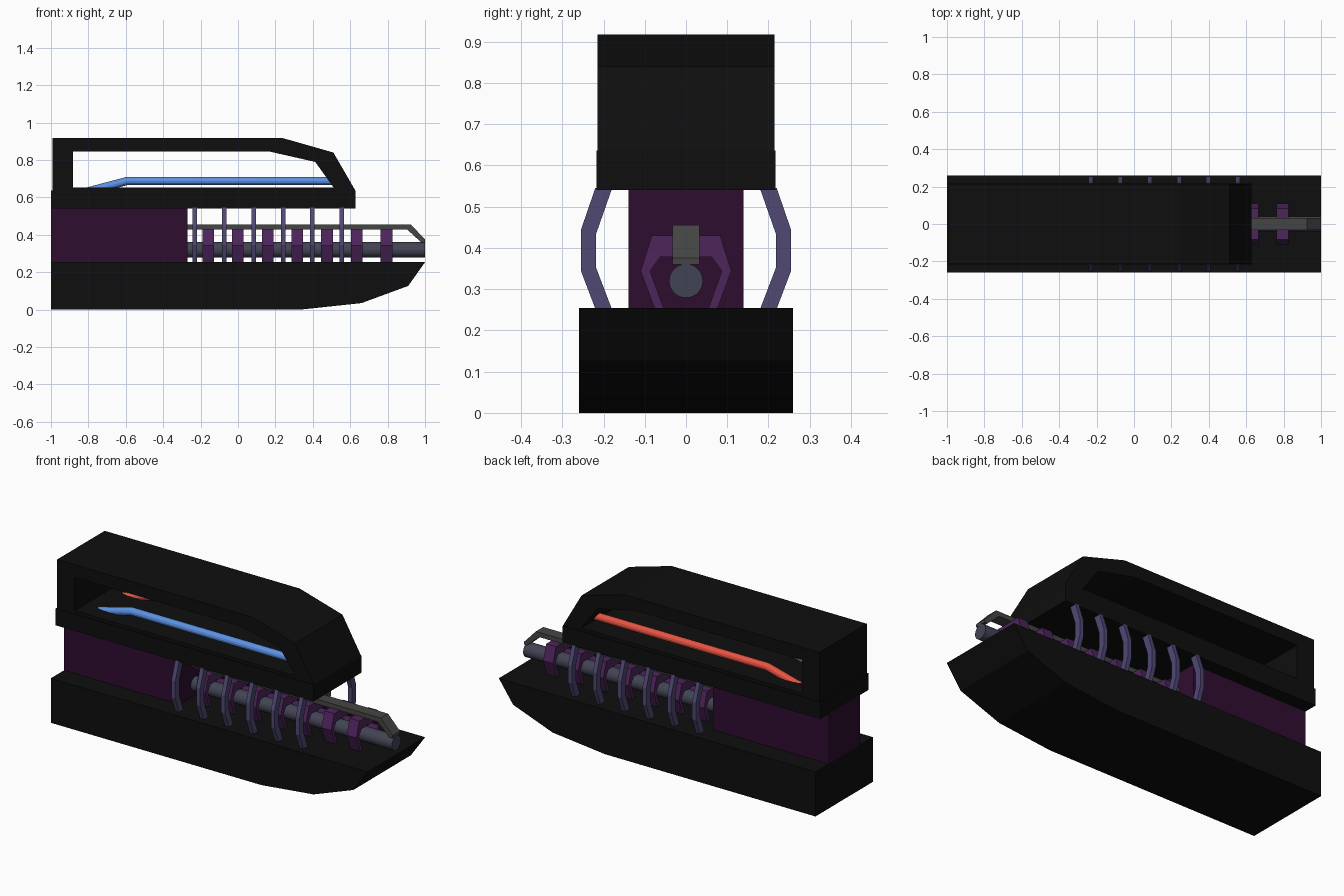
import bpy, bmesh, math
from mathutils import Vector

if "Cube" in bpy.data.objects:
    bpy.data.objects.remove(bpy.data.objects["Cube"])


def material(name, r, g, b):
    m = bpy.data.materials.new(name)
    m.diffuse_color = (r, g, b, 1)
    m.use_nodes = True
    m.node_tree.nodes["Principled BSDF"].inputs["Base Color"].default_value = m.diffuse_color
    return m


BLACK = material("black", 0.0045, 0.0045, 0.0045)
DARK_PURPLE = material("dark purple", 0.028, 0.004, 0.030)
PURPLE = material("purple", 0.075, 0.018, 0.105)
VIOLET = material("violet grey", 0.080, 0.066, 0.175)
STEEL = material("blue steel", 0.055, 0.057, 0.088)
GREY = material("grey", 0.060, 0.060, 0.058)
BLUE = material("blue", 0.11, 0.29, 0.78)
RED = material("red", 0.78, 0.085, 0.055)


def prism(name, points, lo, hi, mat, axis="y"):
    """Extrude a profile: (x, z) points along y, or (y, z) points along x."""
    bm = bmesh.new()
    place = (lambda a, b, t: (a, t, b)) if axis == "y" else (lambda a, b, t: (t, a, b))
    face = bm.faces.new([bm.verts.new(place(a, b, lo)) for a, b in points])
    ext = bmesh.ops.extrude_face_region(bm, geom=[face])
    shift = Vector((0, hi - lo, 0)) if axis == "y" else Vector((hi - lo, 0, 0))
    bmesh.ops.translate(bm, vec=shift,
                        verts=[v for v in ext["geom"] if isinstance(v, bmesh.types.BMVert)])
    bmesh.ops.recalc_face_normals(bm, faces=bm.faces)
    mesh = bpy.data.meshes.new(name)
    bm.to_mesh(mesh)
    bm.free()
    mesh.materials.append(mat)
    ob = bpy.data.objects.new(name, mesh)
    bpy.context.collection.objects.link(ob)
    return ob


def box(name, x0, x1, y, z0, z1, mat):
    return prism(name, [(x0, z0), (x1, z0), (x1, z1), (x0, z1)], -y, y, mat)


def tube(name, path, radius, mat):
    """Round bent tube along a path, converted to a mesh."""
    cu = bpy.data.curves.new(name, "CURVE")
    cu.dimensions = "3D"
    cu.bevel_depth = radius
    cu.bevel_resolution = 4
    cu.use_fill_caps = True
    sp = cu.splines.new("POLY")
    sp.points.add(len(path) - 1)
    for p, co in zip(sp.points, path):
        p.co = (*co, 1)
    cu.materials.append(mat)
    ob = bpy.data.objects.new(name, cu)
    bpy.context.collection.objects.link(ob)
    bpy.ops.object.select_all(action="DESELECT")
    ob.select_set(True)
    bpy.context.view_layer.objects.active = ob
    bpy.ops.object.convert(target="MESH")
    bpy.ops.object.shade_smooth_by_angle(angle=math.radians(30))


# lower hull with raked nose
prism("lower_hull", [(-1, 0), (0.33, 0), (0.66, 0.035), (0.91, 0.127), (1, 0.254), (-1, 0.254)],
      -0.26, 0.26, BLACK)

# rear body block
box("rear_block", -1, -0.27, 0.14, 0.254, 0.541, DARK_PURPLE)

# upper deck, its raised sill, and the handle arch with the see-through opening
box("upper_deck", -1, 0.628, 0.217, 0.54, 0.636, BLACK)
box("deck_sill", -0.93, 0.54, 0.213, 0.63, 0.654, BLACK)
prism("handle_arch",
      [(-0.992, 0.63), (-0.992, 0.917), (0.24, 0.917), (0.51, 0.84), (0.628, 0.636),
       (0.628, 0.63), (0.525, 0.63), (0.51, 0.654), (0.413, 0.79), (0.17, 0.845),
       (-0.882, 0.845), (-0.882, 0.63)],
      -0.214, 0.214, BLACK)

# coloured tubes inside the opening, blue in front and red behind
for name, y, mat in (("blue_tube", -0.11, BLUE), ("red_tube", 0.11, RED)):
    tube(name, [(-0.86, y, 0.617), (-0.593, y, 0.688), (0.55, y, 0.688)], 0.022, mat)

# outer side ribs
rib = [(0.22, 0.545), (0.255, 0.443), (0.255, 0.345), (0.219, 0.25),
       (0.179, 0.25), (0.218, 0.352), (0.218, 0.434), (0.179, 0.545)]
for i in range(6):
    x = -0.23 + i * 0.157
    for side, s in (("front", -1), ("back", 1)):
        prism(f"{side}_rib_{i + 1}", [(s * y, z) for y, z in rib],
              x - 0.012, x + 0.012, VIOLET, "x")

# arched clamps around the barrel
half = [(0.075, 0.25), (0.11, 0.344), (0.083, 0.43)]
inner = [(0.053, 0.25), (0.087, 0.344), (0.062, 0.378)]
clamp = (half + [(-y, z) for y, z in reversed(half)]
         + [(-y, z) for y, z in inner] + list(reversed(inner)))
for i in range(7):
    x = -0.16 + i * 0.159
    prism(f"clamp_{i + 1}", clamp, x - 0.031, x + 0.031, PURPLE, "x")

# barrel
bpy.ops.mesh.primitive_cylinder_add(vertices=32, radius=0.041, depth=1.29,
                                    location=(0.355, 0, 0.32), rotation=(0, math.pi / 2, 0))
barrel = bpy.context.object
barrel.name = "barrel"
barrel.data.materials.append(STEEL)
bpy.ops.object.shade_smooth_by_angle(angle=math.radians(30))

# top rail bending down to the muzzle
prism("top_rail", [(-0.28, 0.428), (-0.28, 0.455), (0.925, 0.455), (1, 0.375), (1, 0.36),
                   (0.98, 0.36), (0.905, 0.428)], -0.033, 0.033, GREY)
